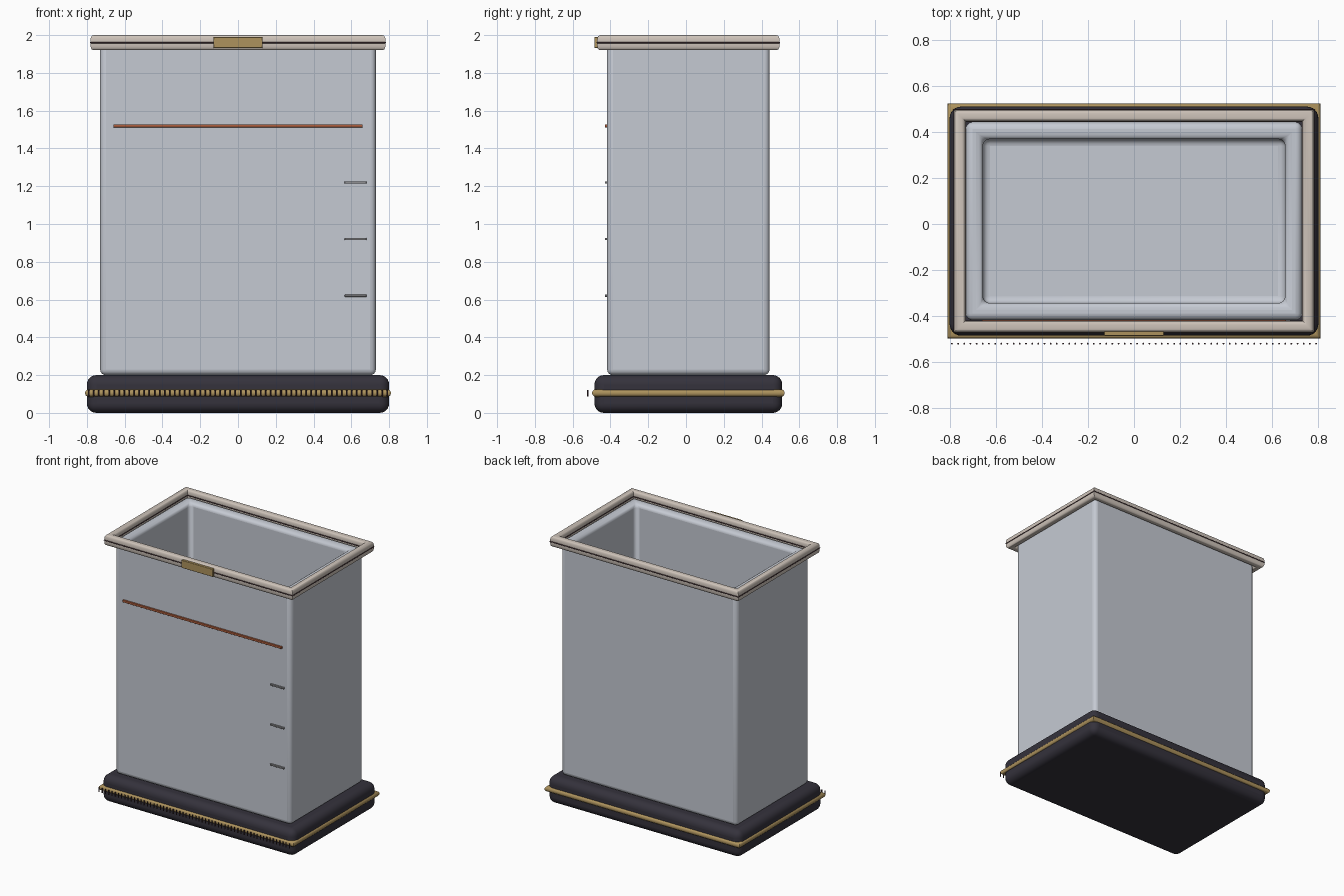
import bpy, bmesh, math
from mathutils import Matrix, Vector

if "Cube" in bpy.data.objects:
    bpy.data.objects.remove(bpy.data.objects["Cube"])

CY = 0.0125  # depth centre of the bin


def material(name, rgb):
    m = bpy.data.materials.new(name)
    m.diffuse_color = (*rgb, 1)
    m.use_nodes = True
    m.node_tree.nodes["Principled BSDF"].inputs["Base Color"].default_value = m.diffuse_color
    return m


SHELL = material("pale_shell", (0.56, 0.59, 0.65))
DARK = material("dark_base", (0.035, 0.032, 0.045))
BRASS = material("brass", (0.42, 0.29, 0.11))
CREAM = material("cream_trim", (0.62, 0.55, 0.49))
RUST = material("rust_line", (0.45, 0.12, 0.05))
GREY = material("grey_mark", (0.28, 0.28, 0.29))
THREAD = material("dark_thread", (0.06, 0.03, 0.035))


def finish(name, bm, mat, bevel=0, segments=4):
    bmesh.ops.recalc_face_normals(bm, faces=bm.faces)
    me = bpy.data.meshes.new(name)
    bm.to_mesh(me)
    bm.free()
    ob = bpy.data.objects.new(name, me)
    bpy.context.collection.objects.link(ob)
    me.materials.append(mat)
    if bevel:
        mod = ob.modifiers.new("rounded", "BEVEL")
        mod.width, mod.segments = bevel, segments
    bpy.ops.object.select_all(action="DESELECT")
    ob.select_set(True)
    bpy.context.view_layer.objects.active = ob
    bpy.ops.object.shade_smooth_by_angle(angle=math.radians(40))
    return ob


def new_box(lo, hi):
    bm = bmesh.new()
    lo, hi = Vector(lo), Vector(hi)
    bmesh.ops.create_cube(bm, size=1, matrix=Matrix.Translation((lo + hi) / 2)
                          @ Matrix.Diagonal((*(hi - lo), 1)))
    return bm


def box(name, lo, hi, mat, bevel=0, segments=4):
    return finish(name, new_box(lo, hi), mat, bevel, segments)


def frame(name, hx, hy, z, ru, rv, mat, power=1.0, n=16):
    """Mitred rectangular frame with a rounded cross-section."""
    bm = bmesh.new()
    soft = lambda c: math.copysign(abs(c) ** power, c)
    rings = []
    for sx, sy in ((-1, -1), (1, -1), (1, 1), (-1, 1)):
        ring = []
        for i in range(n):
            a = 2 * math.pi * (i + 0.5) / n
            u, v = ru * soft(math.cos(a)), rv * soft(math.sin(a))
            ring.append(bm.verts.new((sx * (hx + u), CY + sy * (hy + u), z + v)))
        rings.append(ring)
    for k in range(4):
        a, b = rings[k], rings[(k + 1) % 4]
        for i in range(n):
            j = (i + 1) % n
            bm.faces.new((a[i], a[j], b[j], b[i]))
    return finish(name, bm, mat)


# Padded base and brass piping around it
box("base", (-0.80, CY - 0.497, 0), (0.80, CY + 0.497, 0.20), DARK, 0.05, 6)
frame("base_piping", 0.79, 0.49, 0.105, 0.02, 0.02, BRASS)

# Hollow body: inset the top, then push it down to the floor
bm = new_box((-0.73, CY - 0.43, 0.20), (0.73, CY + 0.43, 1.96))
bm.faces.ensure_lookup_table()
top = max(bm.faces, key=lambda f: f.calc_center_median().z)
bmesh.ops.inset_region(bm, faces=[top], thickness=0.105)
well = bmesh.ops.extrude_discrete_faces(bm, faces=[top])["faces"][0]
bmesh.ops.translate(bm, verts=well.verts, vec=(0, 0, -1.65))
finish("body", bm, SHELL, 0.03, 4)

# Rim with dark seams inside and outside
frame("rim", 0.756, 0.458, 1.96, 0.025, 0.04, CREAM, 0.6, 24)
frame("rim_outer_seam", 0.780, 0.482, 1.96, 0.004, 0.004, THREAD, 1, 8)
frame("rim_inner_seam", 0.732, 0.434, 1.96, 0.004, 0.004, THREAD, 1, 8)

# Blank brass plate on the rim
box("name_plate", (-0.13, -0.485, 1.932), (0.13, -0.465, 1.99), BRASS, 0.003, 2)

# Fill line and level marks on the front
box("fill_line", (-0.66, -0.430, 1.512), (0.66, -0.412, 1.528), RUST, 0.002, 2)
for i in range(3):
    z = 0.62 + 0.3 * i
    box(f"level_mark_{i + 1}", (0.565, -0.430, z - 0.006), (0.68, -0.412, z + 0.006),
        GREY, 0.002, 2)

# Row of short upright stitches in front of the piping
bm = bmesh.new()
for i in range(60):
    x = -0.79 + 1.58 * i / 59
    bmesh.ops.create_cone(bm, cap_ends=True, segments=8, radius1=0.004, radius2=0.004,
                          depth=0.034, matrix=Matrix.Translation((x, -0.519, 0.105)))
finish("base_stitches", bm, THREAD)
